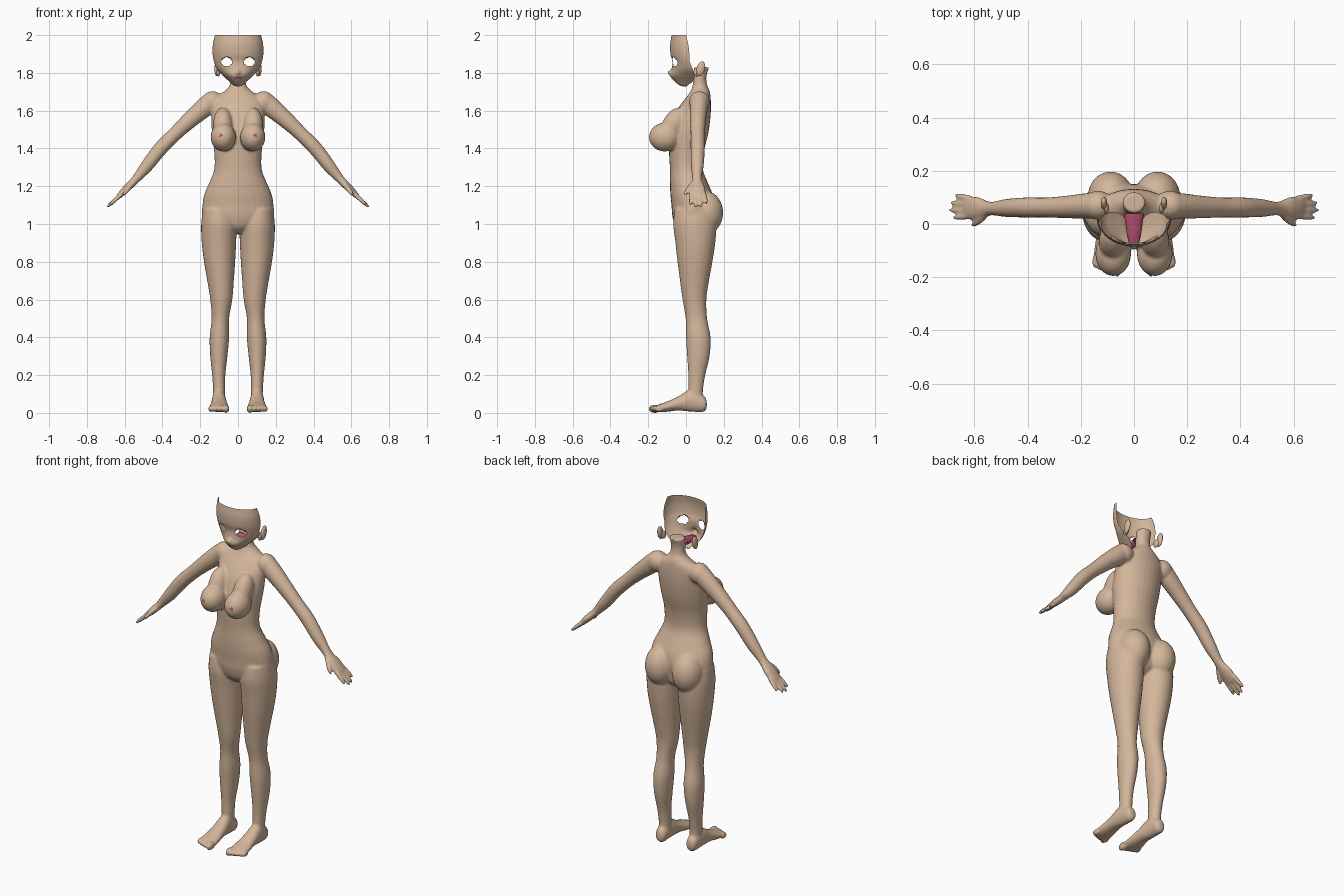
import bpy, bmesh, math
from mathutils import Vector, Matrix

if "Cube" in bpy.data.objects:
    bpy.data.objects.remove(bpy.data.objects["Cube"])

def material(name, rgb):
    m = bpy.data.materials.new(name)
    m.diffuse_color = (*rgb, 1)
    m.use_nodes = True
    m.node_tree.nodes["Principled BSDF"].inputs["Base Color"].default_value = m.diffuse_color
    return m

SKIN = material("skin", (0.66, 0.47, 0.33))
PINK = material("mouth_pink", (0.50, 0.09, 0.17))
DARK = material("lash_brown", (0.06, 0.035, 0.03))

def spline(rows, sub=5):
    """Catmull-Rom interpolation through rows of numbers."""
    out, n = [], len(rows)
    for i in range(n - 1):
        p = [rows[max(i - 1, 0)], rows[i], rows[i + 1], rows[min(i + 2, n - 1)]]
        for k in range(sub):
            t = k / sub
            out.append([0.5 * (2*b + (c - a)*t + (2*a - 5*b + 4*c - d)*t*t + (3*b - a - 3*c + d)*t**3)
                        for a, b, c, d in zip(*p)])
    return out + [list(rows[-1])]

def skin_rings(bm, rings, cap=True):
    vs = [[bm.verts.new(p) for p in r] for r in rings]
    n = len(vs[0])
    for a, b in zip(vs, vs[1:]):
        for i in range(n):
            bm.faces.new((a[i], a[(i + 1) % n], b[(i + 1) % n], b[i]))
    if cap:
        bm.faces.new(vs[0])
        bm.faces.new(vs[-1])

def loft(bm, rows, axis='z', cap=True, n=28):
    """rows: position along the axis, x min, x max, then y (or z) min and max."""
    rings = []
    for t, x0, x1, b0, b1 in spline(rows):
        r = []
        for i in range(n):
            a = 2 * math.pi * i / n
            x = (x0 + x1) / 2 + (x1 - x0) / 2 * math.cos(a)
            b = (b0 + b1) / 2 + (b1 - b0) / 2 * math.sin(a)
            r.append((x, b, t) if axis == 'z' else (x, t, b))
        rings.append(r)
    skin_rings(bm, rings, cap)

def tube(bm, rows, n=16):
    """rows: x, y, z, radius along y, radius across."""
    rows = spline(rows)
    pts = [Vector(r[:3]) for r in rows]
    rings = []
    for i, r in enumerate(rows):
        t = (pts[min(i + 1, len(pts) - 1)] - pts[max(i - 1, 0)]).normalized()
        nrm = t.cross(Vector((0, 1, 0))).normalized()
        side = nrm.cross(t)
        rings.append([pts[i] + side * r[3] * math.cos(2*math.pi*k/n) + nrm * r[4] * math.sin(2*math.pi*k/n)
                      for k in range(n)])
    skin_rings(bm, rings)

def ball(bm, c, r, tilt=0):
    m = Matrix.Translation(c) @ Matrix.Rotation(tilt, 4, 'X') @ Matrix.Diagonal((*r, 1))
    bmesh.ops.create_uvsphere(bm, u_segments=28, v_segments=18, radius=1, matrix=m)

def mirror(bm):
    d = bmesh.ops.duplicate(bm, geom=bm.verts[:] + bm.edges[:] + bm.faces[:])
    for v in d["geom"]:
        if isinstance(v, bmesh.types.BMVert):
            v.co.x *= -1

def finish(bm, name, mats):
    bmesh.ops.recalc_face_normals(bm, faces=bm.faces[:])
    me = bpy.data.meshes.new(name)
    bm.to_mesh(me)
    bm.free()
    ob = bpy.data.objects.new(name, me)
    bpy.context.collection.objects.link(ob)
    for m in mats:
        me.materials.append(m)
    for p in me.polygons:
        p.use_smooth = True
    return ob

# ---- body: limbs on one side, mirrored, then the torso; fused by remesh
bm = bmesh.new()
# leg
loft(bm, [(1.08, .03, .185, -.06, .14), (1.0, .008, .195, -.068, .16), (.9, .010, .192, -.056, .155),
          (.8, .015, .18, -.045, .14), (.7, .022, .163, -.032, .122), (.6, .03, .147, -.018, .108),
          (.5, .047, .14, -.002, .112), (.4, .047, .15, 0, .13), (.3, .056, .147, .006, .125),
          (.2, .067, .137, .012, .102), (.12, .068, .132, .012, .09), (.06, .068, .132, .01, .09)])
# foot and toes
loft(bm, [(.11, .085, .115, .03, .06), (.095, .07, .13, .006, .09), (.03, .065, .137, .006, .125),
          (-.04, .058, .142, .012, .088), (-.1, .05, .15, .006, .06), (-.145, .046, .154, .004, .045),
          (-.16, .05, .15, .008, .036)], 'y')
for i in range(5):
    r = (.017, .012, .0115, .011, .011)[i]
    ball(bm, ((.063, .091, .111, .130, .146)[i], -.165 + .006 * i, .022), (r, .034 - .002 * i, r + .006))
# shoulder, arm, palm
ball(bm, (.135, .07, 1.645), (.058, .055, .058))
tube(bm, [(.13, .07, 1.66, .05, .05), (.18, .068, 1.615, .048, .052), (.25, .064, 1.555, .043, .045),
          (.33, .062, 1.48, .038, .038), (.41, .062, 1.40, .038, .038), (.48, .06, 1.31, .034, .034),
          (.53, .058, 1.25, .026, .025), (.555, .058, 1.222, .03, .021), (.59, .06, 1.188, .043, .02),
          (.625, .062, 1.152, .043, .015), (.635, .062, 1.142, .036, .011)])
# thumb and fingers
tube(bm, [(.55, .045, 1.222, .014, .014), (.575, .02, 1.195, .015, .014),
          (.595, .003, 1.17, .012, .012), (.61, -.006, 1.15, .006, .006)], 10)
for i in range(4):
    y, e, k = .029 + .0225 * i, .022 + .029 * i, (.065, .078, .073, .055)[i]
    tube(bm, [(.615, y, 1.16, .012, .012), (.615 + k * .6, (y + e) / 2, 1.16 - k * .55, .0115, .0115),
              (.615 + k, e, 1.16 - k * .92, .007, .007)], 10)
# breast and buttock
ball(bm, (.078, -.112, 1.46), (.067, .084, .076))
ball(bm, (.080, -.065, 1.525), (.052, .06, .10), -.5)
ball(bm, (.088, .102, 1.06), (.086, .095, .115))
mirror(bm)
# torso and neck
loft(bm, [(z, -w, w, f, b) for z, w, f, b in [
    (.95, .03, -.02, .09), (.985, .12, -.055, .13), (1.04, .185, -.072, .14), (1.1, .188, -.077, .15),
    (1.16, .178, -.083, .14), (1.22, .152, -.085, .115), (1.29, .126, -.085, .09), (1.38, .126, -.09, .095),
    (1.48, .138, -.09, .118), (1.57, .142, -.065, .13), (1.63, .14, -.03, .132), (1.675, .115, .005, .13),
    (1.705, .07, .025, .125), (1.735, .044, .035, .112), (1.78, .041, .038, .108), (1.83, .043, .042, .122)]])
body = finish(bm, "body", [SKIN, PINK])
bpy.context.view_layer.objects.active = body
body.select_set(True)
mod = body.modifiers.new("fuse", 'REMESH')
mod.mode, mod.voxel_size, mod.use_smooth_shade = 'VOXEL', .007, True
sm = body.modifiers.new("soften", 'SMOOTH')
sm.factor, sm.iterations = .5, 4
for name in ("fuse", "soften"):
    bpy.ops.object.modifier_apply(modifier=name)
for p in body.data.polygons:
    x, y, z = p.center
    p.use_smooth = True
    p.material_index = int(y < -.15 and math.hypot(abs(x) - .092, z - 1.47) < .009)

# ---- face: open shell with eye openings and coloured lips
bm = bmesh.new()
rows = spline([(2.0, .122, -.076, .0), (1.95, .133, -.084, .012), (1.9, .134, -.082, .018),
               (1.86, .127, -.072, .02), (1.82, .112, -.075, .035), (1.785, .080, -.083, .045),
               (1.755, .047, -.06, .035), (1.735, .024, -.035, .01), (1.728, .004, -.015, 0)], 10)
N = 72
grid = []
for z, w, f, b in rows:
    line = []
    for i in range(N + 1):
        a = math.pi * (i / N - .5)
        x = w * math.sin(a)
        y = b + (f - b) * math.cos(a)
        y -= .016 * math.exp(-(x / .012) ** 2 - ((z - 1.803) / .014) ** 2)
        line.append(bm.verts.new((x, y, z)))
    grid.append(line)
for r, s in zip(grid, grid[1:]):
    for i in range(N):
        c = (r[i].co + s[i + 1].co) / 2
        x, z = abs(c.x) - .06, c.z - 1.858
        d = (x / .028) ** 2 + (z / .024) ** 2
        if d < 1:
            continue
        f = bm.faces.new((r[i], r[i + 1], s[i + 1], s[i]))
        if d < 1.35 and z > .008:
            f.material_index = 2
        elif abs(c.x) < .02 and abs(c.z - 1.774) < .006:
            f.material_index = 1
face = finish(bm, "face", [SKIN, PINK, DARK])

# ---- ears
bm = bmesh.new()
ball(bm, (.113, .078, 1.822), (.012, .022, .04), -.25)
ball(bm, (.104, .06, 1.805), (.010, .02, .024), -.25)
mirror(bm)
finish(bm, "ears", [SKIN])

# ---- mouth lining and tongue
bm = bmesh.new()
loft(bm, [(-.072, -.018, .018, 1.768, 1.78), (-.04, -.026, .026, 1.757, 1.79),
          (.0, -.032, .032, 1.757, 1.798), (.04, -.038, .038, 1.765, 1.805)], 'y', cap=False)
finish(bm, "mouth_lining", [PINK])
bm = bmesh.new()
ball(bm, (0, -.015, 1.772), (.022, .042, .009))
finish(bm, "tongue", [PINK])
